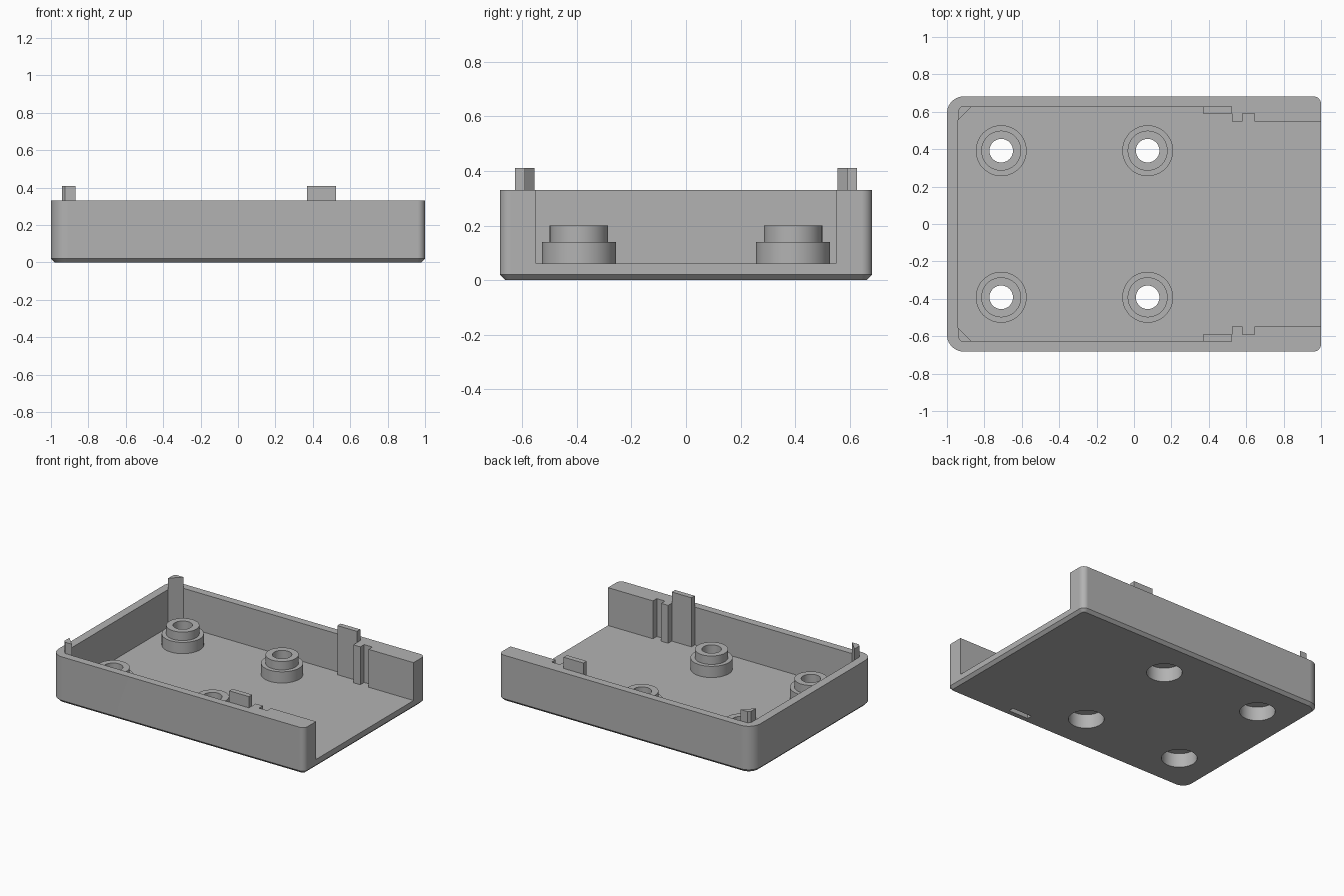
import bpy, bmesh
from math import sin, cos, pi

cube = bpy.data.objects.get("Cube")
if cube:
    bpy.data.objects.remove(cube, do_unlink=True)

grey = bpy.data.materials.new("plain_grey")
grey.use_nodes = True
COLOUR = (0.45, 0.45, 0.45, 1)
grey.diffuse_color = COLOUR
grey.node_tree.nodes["Principled BSDF"].inputs["Base Color"].default_value = COLOUR

FLOOR, WALL, PEG = 0.06, 0.33, 0.41


def make(name, bm):
    bmesh.ops.recalc_face_normals(bm, faces=bm.faces)
    mesh = bpy.data.meshes.new(name)
    bm.to_mesh(mesh)
    bm.free()
    mesh.materials.append(grey)
    obj = bpy.data.objects.new(name, mesh)
    bpy.context.collection.objects.link(obj)
    return obj


def loft(bm, layers):
    """Skin a stack of (outline, z) layers and cap both ends."""
    rings = [[bm.verts.new((x, y, z)) for x, y in pts] for pts, z in layers]
    n = len(rings[0])
    for a, b in zip(rings, rings[1:]):
        for i in range(n):
            j = (i + 1) % n
            bm.faces.new((a[i], a[j], b[j], b[i]))
    bm.faces.new(rings[0][::-1])
    bm.faces.new(rings[-1])


def prism(name, pts, z0, z1):
    bm = bmesh.new()
    loft(bm, [(pts, z0), (pts, z1)])
    return make(name, bm)


def rect(x0, x1, y0, y1):
    return [(x0, y0), (x1, y0), (x1, y1), (x0, y1)]


def circle(cx, cy, r, n=48):
    return [(cx + r * cos(2 * pi * i / n), cy + r * sin(2 * pi * i / n)) for i in range(n)]


def tray_outline(inset):
    """Rounded rectangle, with larger corners at the closed end."""
    pts = []
    for sx, sy, r, start in ((1, 1, 0.04, 0), (-1, 1, 0.09, 1), (-1, -1, 0.09, 2), (1, -1, 0.04, 3)):
        for i in range(11):
            a = (start + i / 10) * pi / 2
            pts.append((sx * (1 - r) + (r - inset) * cos(a),
                        sy * (0.682 - r) + (r - inset) * sin(a)))
    return pts


def smooth(objs):
    bpy.ops.object.select_all(action='DESELECT')
    for o in objs:
        o.select_set(True)
    bpy.context.view_layer.objects.active = objs[0]
    bpy.ops.object.shade_smooth_by_angle(angle=pi / 6)
    for o in objs:
        o.modifiers.new("even_shading", 'WEIGHTED_NORMAL').keep_sharp = True


# Tray block with a chamfered underside
bm = bmesh.new()
loft(bm, [(tray_outline(0.02), 0), (tray_outline(0), 0.02), (tray_outline(0), WALL)])
tray = make("tray", bm)

# Cavity, open at the right end, with a notch in each thick wall
half = [(1.1, 0.549), (0.645, 0.549), (0.645, 0.592), (0.58, 0.592), (0.58, 0.549),
        (0.525, 0.549), (0.525, 0.627), (-0.925, 0.627), (-0.94, 0.61)]
cutters = [prism("cavity_cutter", half + [(x, -y) for x, y in reversed(half)], FLOOR, 0.5)]

# Screw recesses and the shallow slot below
bosses = [(x, y) for x in (-0.71, 0.073) for y in (-0.392, 0.392)]
bm = bmesh.new()
for x, y in bosses:
    c = circle(x, y, 0.115)
    loft(bm, [(c, -0.1), (c, 0.1)])
cutters.append(make("recess_cutter", bm))
cutters.append(prism("slot_cutter", rect(0.37, 0.525, -0.627, -0.59), -0.1, 0.03))

for c in cutters:
    c.hide_render = True
    mod = tray.modifiers.new(c.name, 'BOOLEAN')
    mod.operation, mod.solver, mod.object = 'DIFFERENCE', 'EXACT', c
graph = bpy.context.evaluated_depsgraph_get()
cut_mesh = bpy.data.meshes.new_from_object(tray.evaluated_get(graph))
tray.modifiers.clear()
tray.data = cut_mesh
for c in cutters:
    bpy.data.objects.remove(c, do_unlink=True)

# Stepped hollow screw bosses
profile = [(0.136, FLOOR), (0.136, 0.14), (0.107, 0.14), (0.107, 0.2),
           (0.063, 0.2), (0.063, 0.1), (0.115, 0.1), (0.115, FLOOR)]
rounded = [tray]
for k, (x, y) in enumerate(bosses):
    bm = bmesh.new()
    rings = [[bm.verts.new((px, py, z)) for px, py in circle(x, y, r)] for r, z in profile]
    for a, b in zip(rings, rings[1:]):
        for i in range(len(a)):
            j = (i + 1) % len(a)
            bm.faces.new((a[i], a[j], b[j], b[i]))
    rounded.append(make(f"screw_boss_{k + 1}", bm))
smooth(rounded)

# Corner posts and snap tabs on both long walls
for side, s in (("back", 1), ("front", -1)):
    post = [(-0.94, 0.555), (-0.87, 0.627), (-0.925, 0.627), (-0.94, 0.61)]
    prism(f"{side}_corner_post", [(x, s * y) for x, y in post], FLOOR, PEG)
    prism(f"{side}_snap_tab", [(x, s * y) for x, y in rect(0.37, 0.525, 0.59, 0.627)], FLOOR, PEG)
